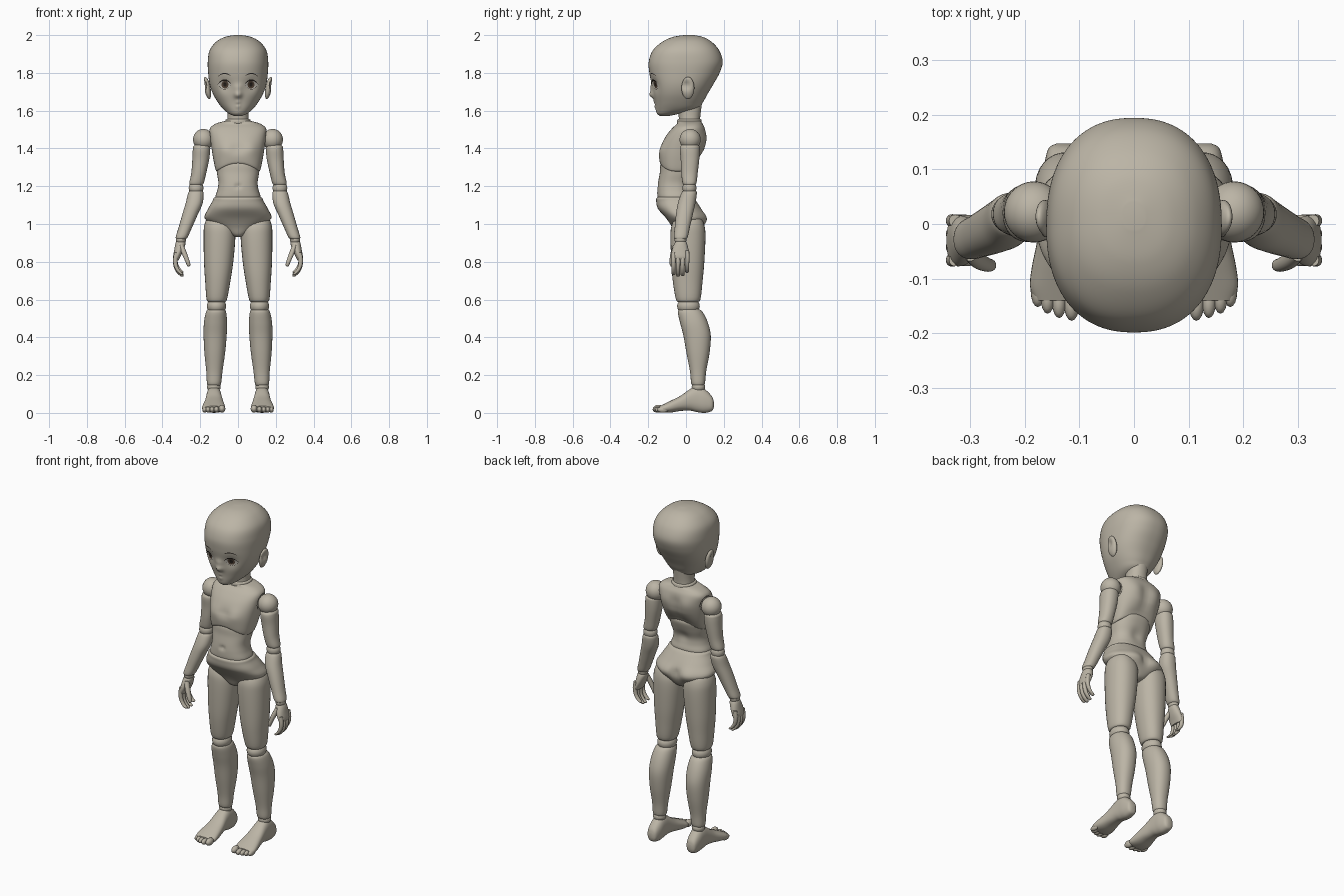
import bpy, bmesh, math
from mathutils import Vector, Matrix
from mathutils.bvhtree import BVHTree

cube = bpy.data.objects.get("Cube")
if cube:
    bpy.data.objects.remove(cube, do_unlink=True)


def material(name, rgb):
    mat = bpy.data.materials.new(name)
    mat.use_nodes = True
    mat.diffuse_color = (*rgb, 1)
    mat.node_tree.nodes["Principled BSDF"].inputs["Base Color"].default_value = (*rgb, 1)
    return mat


SKIN = material("warm_grey_resin", (.5, .46, .38))
WHITE = material("eye_white", (.56, .53, .47))
BROWN = material("iris_brown", (.09, .06, .04))
DARK = material("lash_dark", (.02, .015, .012))


def finish(name, bm, mat=SKIN):
    """Turn a bmesh into a smooth object of one colour."""
    bmesh.ops.recalc_face_normals(bm, faces=bm.faces)
    mesh = bpy.data.meshes.new(name)
    bm.to_mesh(mesh)
    bm.free()
    mesh.materials.append(mat)
    mesh.shade_smooth()
    mesh.set_sharp_from_angle(angle=math.radians(50))
    obj = bpy.data.objects.new(name, mesh)
    bpy.context.collection.objects.link(obj)
    return obj


def spline(rows, steps):
    """Smooth rows of numbers with a Catmull-Rom curve."""
    out = []
    for i in range(len(rows) - 1):
        quad = [rows[max(i - 1, 0)], rows[i], rows[i + 1], rows[min(i + 2, len(rows) - 1)]]
        for k in range(steps):
            t = k / steps
            out.append([b + t / 2 * (c - a + t * (2*a - 5*b + 4*c - d + t * (3*(b - c) + d - a)))
                        for a, b, c, d in zip(*quad)])
    return out + [list(rows[-1])]


def loft(name, rows, side=1, axis="z", power=2.2, seg=32, steps=5):
    """Skin superellipse sections, each row being (position, x low, x high, other low, other high)."""
    bm = bmesh.new()
    rings = []
    for pos, x0, x1, v0, v1 in spline(rows, steps):
        ring = []
        for k in range(seg):
            a = math.tau * k / seg
            c, s = (math.copysign(abs(f) ** (2 / power), f) for f in (math.cos(a), math.sin(a)))
            x, v = side * ((x0 + x1) + (x1 - x0) * c) / 2, ((v0 + v1) + (v1 - v0) * s) / 2
            ring.append(bm.verts.new((x, v, pos) if axis == "z" else (x, pos, v)))
        rings.append(ring)
    for low, high in zip(rings, rings[1:]):
        for k in range(seg):
            n = (k + 1) % seg
            bm.faces.new((low[k], low[n], high[n], high[k]))
    bm.faces.new(rings[0])
    bm.faces.new(rings[-1])
    return finish(name, bm)


def trunk(name, rows, **kw):
    """Symmetric loft from rows of (height, half width, front, back)."""
    return loft(name, [(z, -w, w, f, b) for z, w, f, b in rows], **kw)


def ball(name, centre, radii, tilt=0, seg=32):
    bm = bmesh.new()
    bmesh.ops.create_uvsphere(bm, u_segments=seg, v_segments=seg // 2, radius=1)
    place = Matrix.Translation(centre) @ Matrix.Rotation(tilt, 4, "Y") @ Matrix.Diagonal((*radii, 1))
    bm.transform(place)
    return finish(name, bm)


def bump(obj, centre, radius, push, pair=False):
    """Push the surface softly around a point, on both sides for a pair."""
    for s in (1, -1) if pair else (1,):
        c, p = (Vector((s * v[0], v[1], v[2])) for v in (centre, push))
        for v in obj.data.vertices:
            v.co += p * math.exp(-(v.co - c).length_squared / radius ** 2)


# Head with sculpted face
head = trunk("head", [
    (1.572, .02, -.135, -.09), (1.585, .05, -.148, -.03), (1.61, .08, -.157, .06),
    (1.645, .107, -.163, .09), (1.69, .133, -.172, .115), (1.74, .15, -.182, .145),
    (1.8, .158, -.194, .178), (1.86, .16, -.197, .194), (1.92, .15, -.175, .175),
    (1.965, .115, -.125, .135), (1.99, .07, -.07, .09), (2, .02, -.01, .04)],
    power=2.3, seg=128, steps=8)
bump(head, (0, -.178, 1.684), .02, (0, -.026, -.002))
bump(head, (0, -.182, 1.72), .02, (0, -.01, 0))
bump(head, (.07, -.165, 1.735), .036, (0, .012, 0), True)
bump(head, (0, -.165, 1.645), .014, (0, -.007, 0))
bump(head, (0, -.16, 1.622), .014, (0, -.006, 0))
bump(head, (0, -.165, 1.633), .006, (0, .005, 0))
bump(head, (0, -.15, 1.59), .025, (0, -.006, 0))

# Painted face details laid on the head
tree = BVHTree.FromPolygons([v.co for v in head.data.vertices],
                            [p.vertices for p in head.data.polygons])


def on_face(x, z, lift):
    hit = tree.ray_cast(Vector((x, -1, z)), Vector((0, 1, 0)))[0]
    return hit - Vector((0, lift, 0))


def patch(name, x, z, rx, rz, lift, mat, droop=1):
    """Oval plate; droop under one narrows its corners to an almond."""
    bm = bmesh.new()
    centre = bm.verts.new(on_face(x, z, lift))
    last = None
    for r in range(1, 6):
        ring = []
        for k in range(32):
            a = math.tau * k / 32
            h = math.sin(a) * abs(math.sin(a)) ** (1 - droop)
            ring.append(bm.verts.new(on_face(x + rx * r / 5 * math.cos(a), z + rz * r / 5 * h, lift)))
        for k in range(32):
            n = (k + 1) % 32
            bm.faces.new((last[k], ring[k], ring[n], last[n]) if last else (centre, ring[k], ring[n]))
        last = ring
    finish(name, bm, mat)


def stroke(name, x, z, half, rise, thick, lift, mat):
    """Arched tapering line painted on the face."""
    bm = bmesh.new()
    rows = []
    for k in range(17):
        u = k / 8 - 1
        top, t = z + rise * (1 - u * u), thick * (1.1 - u * u)
        rows.append([bm.verts.new(on_face(x + half * u, top + e, lift)) for e in (-t, t)])
    for a, b in zip(rows, rows[1:]):
        bm.faces.new((a[0], b[0], b[1], a[1]))
    finish(name, bm, mat)


for side, s in (("left", 1), ("right", -1)):
    patch(side + "_eye", s * .07, 1.737, .034, .023, .0015, WHITE, .7)
    patch(side + "_iris", s * .069, 1.738, .018, .02, .003, BROWN)
    patch(side + "_pupil", s * .069, 1.738, .009, .011, .0045, DARK)
    stroke(side + "_lash", s * .071, 1.739, .037, .023, .004, .006, DARK)
    stroke(side + "_lower_lash", s * .071, 1.735, .033, -.022, .001, .003, DARK)
    stroke(side + "_brow", s * .071, 1.782, .034, .015, .0025, .002, DARK)
    ear = ball(side + "_ear", (s * .163, .01, 1.72), (.017, .034, .06), s * .2)
    bump(ear, (s * .185, 0, 1.735), .024, (-s * .016, 0, 0))

# Neck and collar
trunk("neck", [(1.53, .058, -.04, .075), (1.56, .056, -.038, .075), (1.59, .055, -.042, .078),
               (1.64, .056, -.05, .085)])
trunk("neck_collar", [(1.525, .06, -.04, .075), (1.535, .067, -.047, .083), (1.552, .065, -.045, .081),
                      (1.557, .055, -.035, .07)])

# Chest with arched lower edge and shoulder sockets
chest = trunk("chest", [
    (1.285, .1, -.12, .035), (1.28, .116, -.138, .05), (1.34, .13, -.143, .08), (1.4, .14, -.135, .1),
    (1.46, .148, -.11, .106), (1.505, .149, -.075, .1), (1.53, .12, -.048, .088),
    (1.544, .075, -.042, .078), (1.548, .05, -.03, .065)], power=2.5, seg=64)
for v in chest.data.vertices:
    fade = max(0, min(1, (1.4 - v.co.z) / .1))
    v.co.z += .045 * fade * max(0, 1 - (v.co.x / .115) ** 2)
bump(chest, (.07, -.13, 1.4), .04, (0, -.008, 0), True)
bump(chest, (0, -.14, 1.4), .03, (0, .006, 0))
bump(chest, (.075, .1, 1.45), .045, (0, .008, 0), True)
for z in (1.36, 1.41, 1.46):
    bump(chest, (0, .1, z), .03, (0, -.009, 0))

# Abdomen
abdomen = trunk("abdomen", [
    (1.125, .1, -.135, 0), (1.14, .12, -.15, .03), (1.18, .109, -.152, .024), (1.22, .104, -.148, .025),
    (1.27, .111, -.139, .042), (1.32, .112, -.134, .056), (1.345, .09, -.11, .04)], power=2.4, seg=64)
bump(abdomen, (0, -.152, 1.2), .012, (0, .012, 0))
bump(abdomen, (0, .03, 1.22), .035, (0, -.01, 0))

# Pelvis
pelvis = trunk("pelvis", [
    (.932, .02, -.035, .035), (.945, .045, -.055, .065), (.985, .115, -.075, .09),
    (1.03, .176, -.105, .103), (1.08, .158, -.148, .08), (1.12, .136, -.158, .055),
    (1.138, .128, -.156, .04), (1.146, .11, -.138, .025)], power=2.4, seg=64)
bump(pelvis, (.075, .1, 1.03), .05, (0, .012, 0), True)
bump(pelvis, (0, .1, 1.03), .025, (0, -.02, 0))

for side, s in (("left", 1), ("right", -1)):
    # Shoulder socket cut into the chest
    shoulder = (s * .183, .022, 1.447)
    cutter = ball(side + "_socket_cutter", shoulder, (.062, .062, .062))
    cutter.hide_render = True
    cutter.hide_set(True)
    cut = chest.modifiers.new(side + "_socket", "BOOLEAN")
    cut.operation, cut.object = "DIFFERENCE", cutter

    # Ball joints
    ball(side + "_shoulder_ball", shoulder, (.055, .056, .056))
    ball(side + "_elbow_ball", (s * .222, .018, 1.19), (.039, .037, .038))
    ball(side + "_wrist_ball", (s * .302, -.029, .917), (.027, .032, .027))
    ball(side + "_knee_ball", (s * .114, .013, .565), (.051, .06, .046))
    ball(side + "_ankle_ball", (s * .128, .066, .137), (.036, .036, .03))

    # Arm
    loft(side + "_upper_arm", [
        (1.435, .165, .205, 0, .04), (1.415, .15, .233, -.025, .068), (1.395, .147, .239, -.033, .073),
        (1.34, .153, .242, -.028, .07), (1.27, .168, .247, -.025, .062), (1.215, .182, .258, -.018, .055),
        (1.206, .195, .245, -.005, .042)], s)
    loft(side + "_forearm", [
        (1.178, .2, .245, -.005, .042), (1.168, .183, .262, -.022, .057), (1.11, .187, .277, -.043, .05),
        (1.05, .213, .295, -.053, .036), (.98, .244, .315, -.06, .02), (.928, .268, .33, -.064, .008),
        (.92, .282, .318, -.05, -.006)], s)

    # Hand
    loft(side + "_palm", [
        (.918, .292, .318, -.045, -.01), (.9, .278, .33, -.06, .004), (.86, .289, .338, -.075, .014),
        (.825, .306, .343, -.077, .016), (.808, .314, .336, -.07, .01)], s)
    for k, (finger, lift) in enumerate((("index", .008), ("middle", 0), ("ring", .003), ("little", .02))):
        y = -.066 + .024 * k
        loft(side + "_" + finger + "_finger", [
            (z + lift, a, a + w, y - w / 2, y + w / 2) for z, a, w in (
                (.84, .316, .022), (.8, .32, .024), (.765, .316, .022), (.74, .301, .022),
                (.727, .288, .02), (.721, .292, .008))], s, seg=16)
    loft(side + "_thumb", [
        (.89, .288, .312, -.068, -.038), (.85, .272, .3, -.081, -.051), (.81, .258, .283, -.087, -.061),
        (.785, .252, .272, -.086, -.065), (.775, .258, .267, -.08, -.07)], s, seg=16)

    # Leg
    loft(side + "_thigh", [
        (1.045, .08, .13, -.02, .05), (1.03, .045, .163, -.055, .08), (.99, .02, .179, -.077, .098),
        (.93, .014, .182, -.082, .103), (.8, .025, .18, -.078, .097), (.7, .04, .174, -.07, .088),
        (.6, .059, .166, -.053, .076), (.588, .075, .15, -.035, .055)], s)
    loft(side + "_shin", [
        (.552, .08, .15, -.025, .06), (.537, .064, .168, -.043, .086), (.48, .058, .18, -.032, .115),
        (.41, .06, .182, -.014, .131), (.32, .068, .178, .002, .125), (.22, .082, .168, .021, .107),
        (.155, .09, .164, .028, .1), (.143, .102, .152, .042, .088)], s)

    # Foot with toes
    loft(side + "_foot", [
        (.147, .115, .142, .03, .06), (.137, .1, .157, .01, .088), (.1, .09, .165, 0, .125),
        (.06, .088, .167, .004, .142), (.02, .085, .17, .012, .125), (-.03, .077, .177, .01, .09),
        (-.08, .07, .187, .002, .065), (-.115, .068, .19, .002, .048), (-.14, .08, .18, .008, .036)],
        s, axis="y", power=2.4)
    for k, (x, y, r) in enumerate(((.085, -.145, .018), (.114, -.147, .014), (.137, -.142, .013),
                                   (.158, -.134, .013), (.176, -.122, .013))):
        ball(f"{side}_toe_{k + 1}", (s * x, y, r + .004), (r, .03, r + .003), seg=16)
